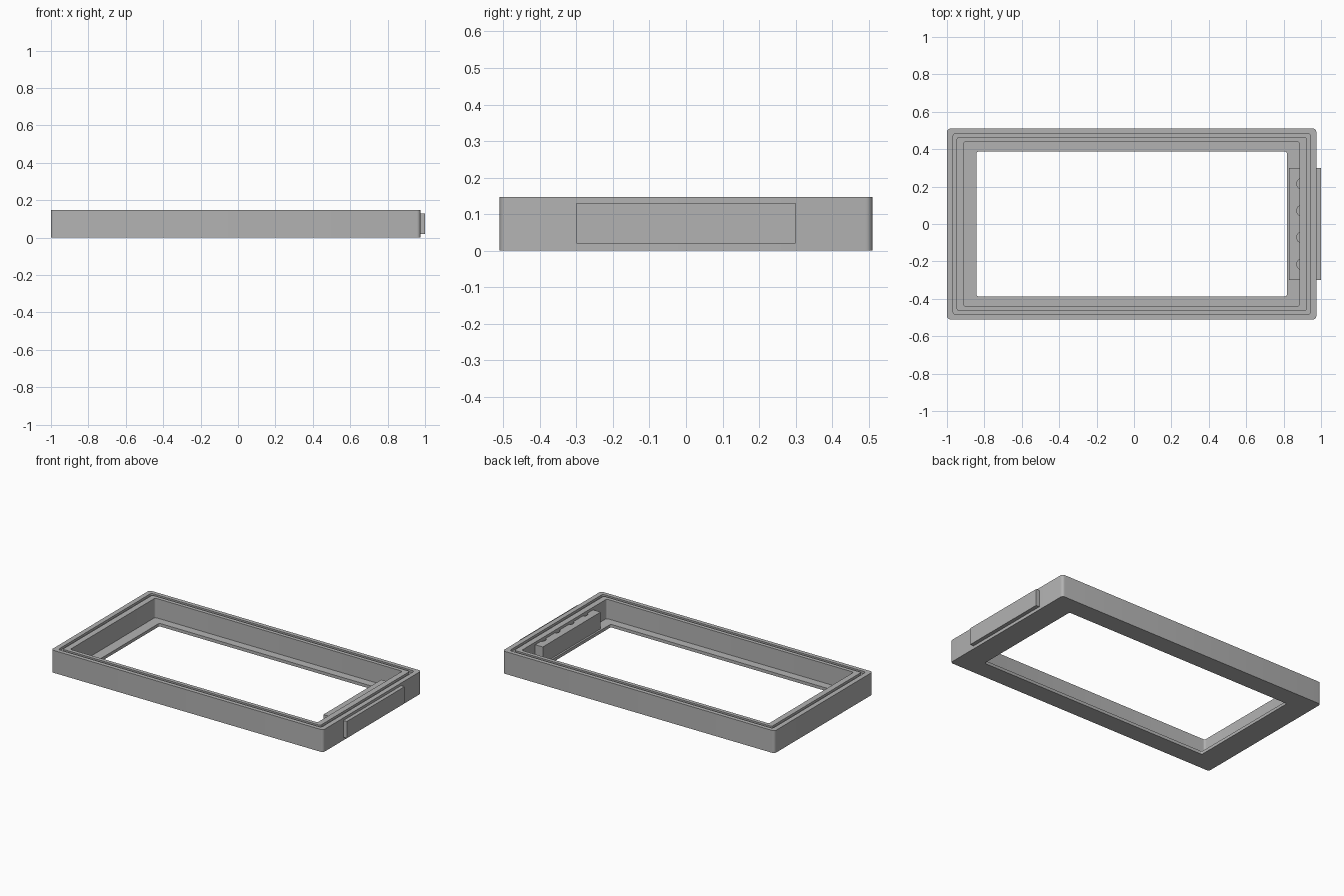
import bpy, bmesh, math

cube = bpy.data.objects.get("Cube")
if cube:
    bpy.data.objects.remove(cube, do_unlink=True)

# One flat grey for every part
grey = bpy.data.materials.new("plain_grey")
grey.use_nodes = True
colour = (0.45, 0.45, 0.45, 1)
grey.diffuse_color = colour
grey.node_tree.nodes["Principled BSDF"].inputs["Base Color"].default_value = colour

CX, HX, HY = -0.0125, 0.9875, 0.51      # frame centre and half sizes
HEIGHT, LIP, BAR_LOW, BAR_TOP = 0.147, 0.02, 0.02, 0.13


def finish(name, bm):
    bmesh.ops.recalc_face_normals(bm, faces=bm.faces)
    mesh = bpy.data.meshes.new(name)
    bm.to_mesh(mesh)
    bm.free()
    obj = bpy.data.objects.new(name, mesh)
    bpy.context.collection.objects.link(obj)
    mesh.materials.append(grey)
    bpy.ops.object.select_all(action='DESELECT')
    obj.select_set(True)
    bpy.context.view_layer.objects.active = obj
    bpy.ops.object.shade_smooth_by_angle(angle=math.radians(30))
    return obj


def rounded_loop(hx, hy, r, steps=5):
    pts = []
    for i, (sx, sy) in enumerate([(1, 1), (-1, 1), (-1, -1), (1, -1)]):
        for k in range(steps + 1):
            a = math.pi / 2 * (i + k / steps)
            pts.append((CX + sx * (hx - r) + r * math.cos(a),
                        sy * (hy - r) + r * math.sin(a)))
    return pts


def prism(name, outline, low, high):
    bm = bmesh.new()
    base = bm.faces.new([bm.verts.new((x, y, low)) for x, y in outline])
    top = bmesh.ops.extrude_face_region(bm, geom=[base], use_keep_orig=True)
    verts = [g for g in top["geom"] if isinstance(g, bmesh.types.BMVert)]
    bmesh.ops.translate(bm, verts=verts, vec=(0, 0, high - low))
    return finish(name, bm)


# Frame: cross-section of x inset, y inset, corner radius and height,
# running up the outside, through the seal groove and down to the lower lip
section = [
    (0, 0, 0.018, 0), (0, 0, 0.018, HEIGHT),
    (0.032, 0.027, 0.015, HEIGHT), (0.032, 0.027, 0.015, HEIGHT - 0.015),
    (0.052, 0.045, 0.012, HEIGHT - 0.015), (0.052, 0.045, 0.012, HEIGHT),
    (0.09, 0.07, 0.012, HEIGHT), (0.09, 0.07, 0.012, LIP),
    (0.157, 0.123, 0.012, LIP), (0.157, 0.123, 0.012, 0),
]
bm = bmesh.new()
rings = [[bm.verts.new((x, y, z)) for x, y in rounded_loop(HX - ix, HY - iy, r)]
         for ix, iy, r, z in section]
for j, ring in enumerate(rings):
    nxt = rings[(j + 1) % len(rings)]
    for k in range(len(ring)):
        m = (k + 1) % len(ring)
        bm.faces.new((ring[k], ring[m], nxt[m], nxt[k]))
finish("frame", bm)

# Inner bar with four rounded notches against the end wall
WALL, HALF = 0.885, 0.3
outline = [(0.83, HALF), (0.83, -HALF), (WALL, -HALF)]
for i in range(4):
    cy = 0.144 * (i - 1.5)
    for k in range(9):
        a = math.radians(-120 + 30 * k) if k < 0 else math.radians(240 - 15 * k)
        outline.append((0.9 + 0.03 * math.cos(a), cy + 0.03 * math.sin(a)))
outline.append((WALL, HALF))
prism("inner_bar", outline, BAR_LOW, BAR_TOP)

# Raised plate on the outside of the same end
prism("outer_plate", [(0.97, -HALF), (1, -HALF), (1, HALF), (0.97, HALF)],
      BAR_LOW, BAR_TOP)
